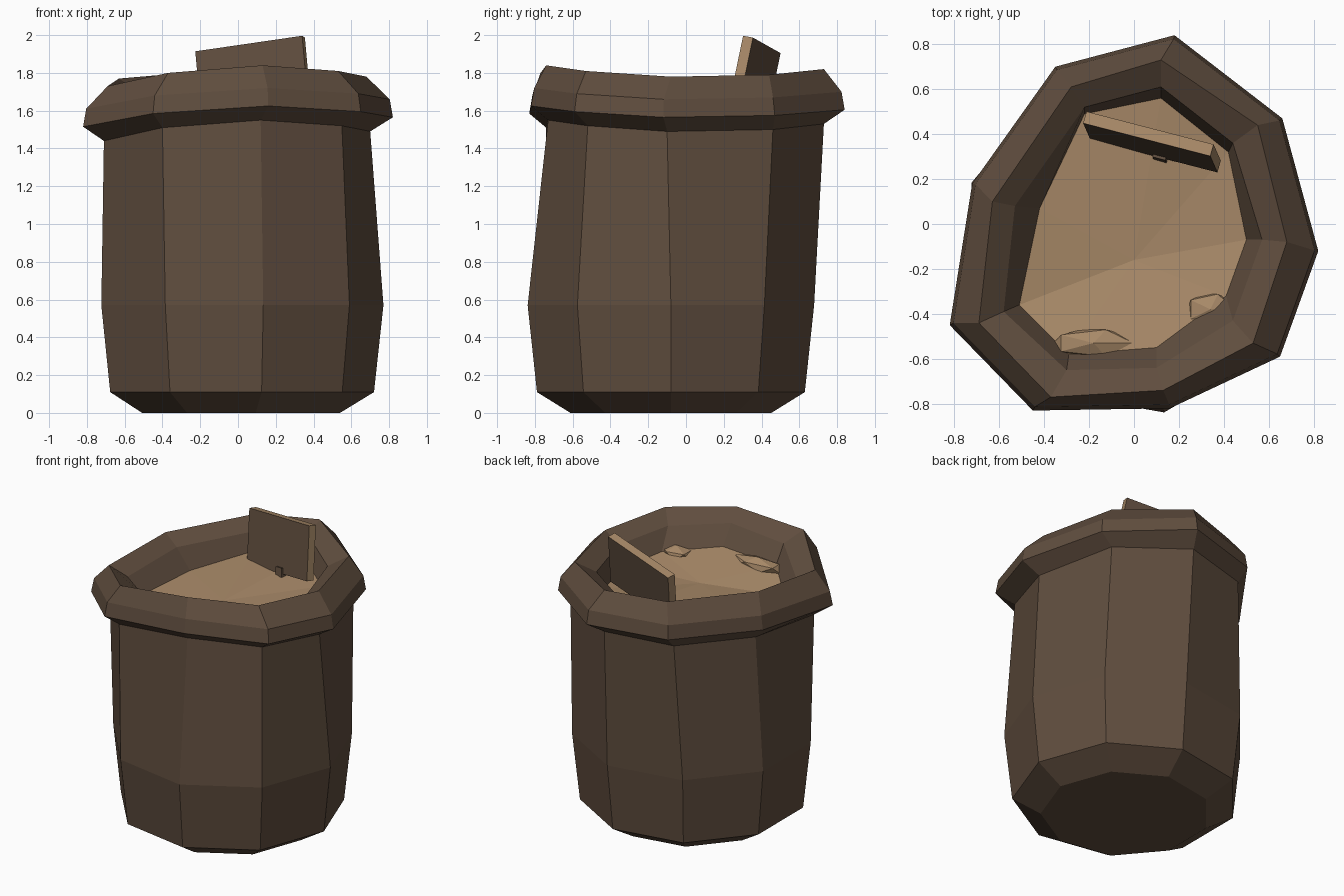
import bpy, bmesh
from math import sin, cos, radians
from mathutils import Matrix, Vector, Euler

cube = bpy.data.objects.get("Cube")
if cube:
    bpy.data.objects.remove(cube, do_unlink=True)


def material(name, rgb):
    mat = bpy.data.materials.new(name)
    mat.diffuse_color = (*rgb, 1)
    mat.use_nodes = True
    node = next(n for n in mat.node_tree.nodes if n.type == 'BSDF_PRINCIPLED')
    node.inputs["Base Color"].default_value = (*rgb, 1)
    return mat


BROWN = material("sack brown", (0.115, 0.074, 0.048))
TAN = material("grain tan", (0.39, 0.25, 0.138))
SIDES = 9


def make_object(name, bm, *mats):
    bmesh.ops.recalc_face_normals(bm, faces=bm.faces)
    mesh = bpy.data.meshes.new(name)
    bm.to_mesh(mesh)
    bm.free()
    for mat in mats:
        mesh.materials.append(mat)
    obj = bpy.data.objects.new(name, mesh)
    bpy.context.collection.objects.link(obj)
    return obj


def regular_ring(radius, z):
    angles = [radians(360 / SIDES * i) for i in range(SIDES)]
    return [Vector((radius * cos(a), radius * sin(a) - 0.08, z)) for a in angles]


def rim_ring(points, drop, scale=1):
    return [Vector((x * scale, y * scale, z - drop))
            for (x, y), z in zip(points, crest_z)]


def bridge(bm, low, high):
    for i in range(SIDES):
        j = (i + 1) % SIDES
        bm.faces.new((low[i], low[j], high[j], high[i]))


# Uneven outlines of the sack mouth, counter-clockwise from +x
crest_z = [1.78, 1.79, 1.82, 1.80, 1.77, 1.73, 1.80, 1.84, 1.81]
neck = [(.70, -.10), (.57, .46), (.12, .73), (-.34, .62), (-.65, .16),
        (-.71, -.40), (-.40, -.74), (.12, -.73), (.55, -.52)]
outer = [(.82, -.12), (.66, .47), (.18, .84), (-.35, .70), (-.72, .18),
         (-.82, -.45), (-.45, -.83), (.16, -.82), (.65, -.59)]
crest = [(.68, -.08), (.55, .44), (.12, .73), (-.28, .61), (-.63, .10),
         (-.69, -.44), (-.37, -.77), (.13, -.74), (.53, -.53)]
lip = [(.57, -.07), (.44, .36), (.12, .61), (-.22, .52), (-.53, .08),
       (-.58, -.39), (-.30, -.65), (.10, -.64), (.44, -.43)]
inner = [(.50, -.07), (.42, .32), (.12, .56), (-.22, .49), (-.42, .07),
         (-.51, -.36), (-.29, -.58), (.10, -.55), (.41, -.32)]

# Sack: body, rolled rim and inner wall in one skin
rings = [regular_ring(0.54, 0), regular_ring(0.72, 0.11), regular_ring(0.77, 0.57),
         rim_ring(neck, 0.29), rim_ring(outer, 0.215), rim_ring(outer, 0.12, 0.98),
         rim_ring(crest, 0), rim_ring(lip, 0.07), rim_ring(inner, 0.2)]
bm = bmesh.new()
loops = [[bm.verts.new(p) for p in ring] for ring in rings]
for low, high in zip(loops, loops[1:]):
    bridge(bm, low, high)
bm.faces.new(loops[0])
make_object("sack", bm, BROWN)

# Grain: shallow faceted fan filling the mouth
bm = bmesh.new()
edge = [bm.verts.new(p) for p in rim_ring(inner, 0.2)]
middle = bm.verts.new((0, -0.16, 1.56))
for i in range(SIDES):
    bm.faces.new((edge[i], edge[(i + 1) % SIDES], middle))
make_object("grain", bm, TAN)

# Low heaps of grain against the front wall
for name, place, size in (("front_heap", (-.18, -.53, 1.6), (.2, .07, .05)),
                          ("side_heap", (.34, -.38, 1.6), (.12, .08, .05))):
    bm = bmesh.new()
    bmesh.ops.create_icosphere(bm, subdivisions=1, radius=1,
                               matrix=Matrix.LocRotScale(Vector(place), None, Vector(size)))
    make_object(name, bm, TAN)


# Sign: tilted board with bare wood edges and a short post
def board_box(name, offset, size, mats):
    tilt = (Matrix.Translation((.08, .365, 1.775)) @ Matrix.Rotation(radians(-14.5), 4, 'Z')
            @ Matrix.Rotation(radians(-8), 4, 'Y') @ Matrix.Rotation(radians(-10), 4, 'X'))
    bm = bmesh.new()
    bmesh.ops.create_cube(bm, size=1)
    for face in bm.faces:
        face.material_index = 0 if abs(face.normal.y) > 0.5 else len(mats) - 1
    bmesh.ops.transform(bm, verts=bm.verts, matrix=tilt @ Matrix.Translation(offset)
                        @ Matrix.Diagonal((*size, 1)))
    make_object(name, bm, *mats)


board_box("sign_board", (0, 0, 0), (.59, .055, .36), (BROWN, TAN))
board_box("sign_post", (.03, -.02, -.2), (.06, .04, .12), (BROWN,))
